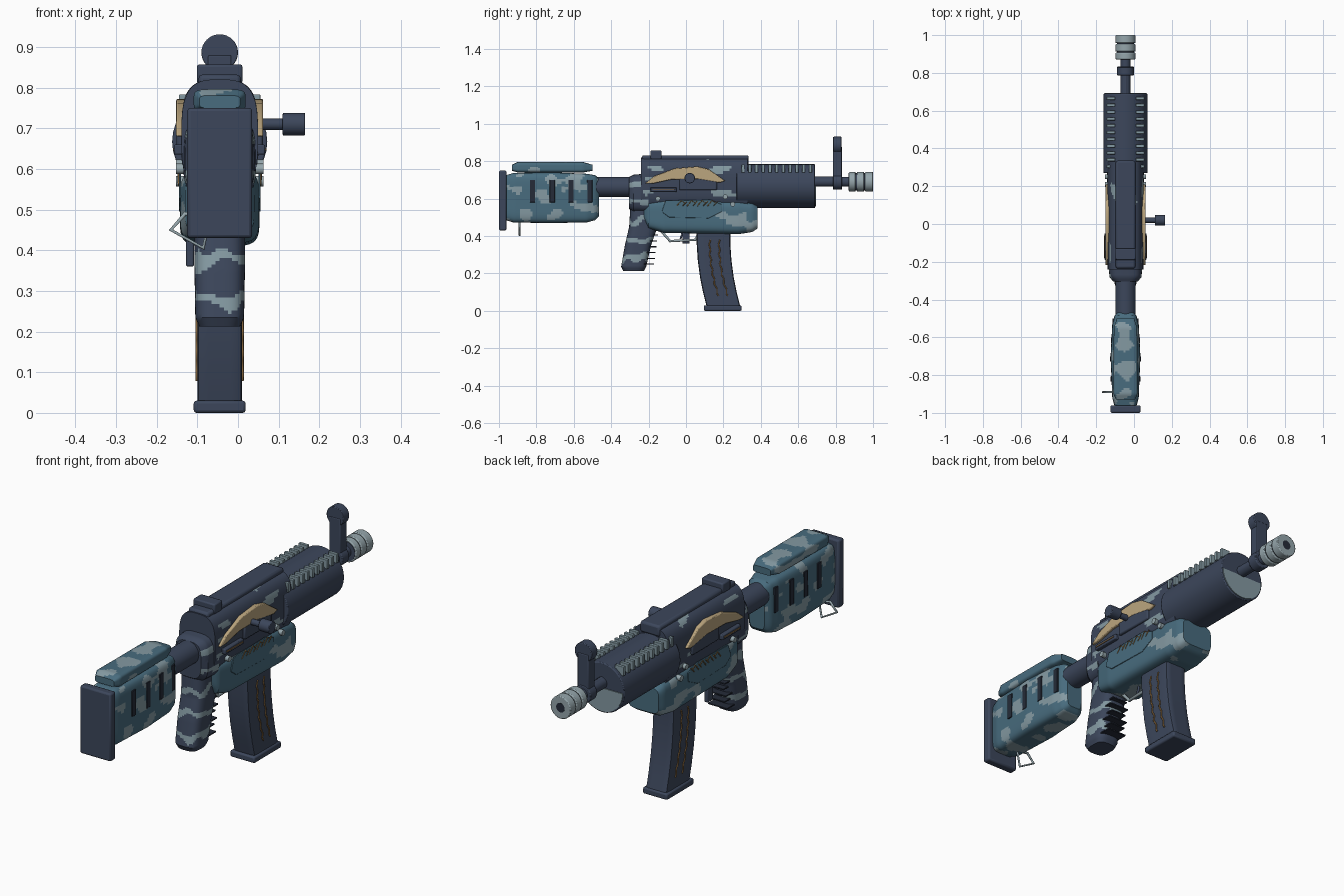
import bpy, bmesh, math
from mathutils import Vector, noise

old = bpy.data.objects.get("Cube")
if old:
    bpy.data.objects.remove(old)

CX = -0.045          # lengthwise centre plane
SIDES = (-1, 1)
parts = []


def material(name, rgb):
    m = bpy.data.materials.new(name)
    m.use_nodes = True
    m.diffuse_color = (*rgb, 1)
    m.node_tree.nodes["Principled BSDF"].inputs["Base Color"].default_value = (*rgb, 1)
    return m


NAVY = material("dark navy metal", (0.045, 0.062, 0.105))
BLACK = material("slot black", (0.018, 0.024, 0.04))
BLUE = material("steel blue", (0.065, 0.15, 0.21))
GREY = material("camo grey", (0.23, 0.32, 0.36))
STEEL = material("light steel", (0.3, 0.38, 0.41))
TAN = material("tan panel", (0.5, 0.38, 0.21))
BRONZE = material("bronze inlay", (0.25, 0.14, 0.05))


def finish(name, bm, *mats):
    bmesh.ops.recalc_face_normals(bm, faces=bm.faces)
    me = bpy.data.meshes.new(name)
    bm.to_mesh(me)
    bm.free()
    ob = bpy.data.objects.new(name, me)
    bpy.context.collection.objects.link(ob)
    for m in mats:
        me.materials.append(m)
    parts.append(ob)
    return ob


def bevel(ob, width):
    mod = ob.modifiers.new("bevel", 'BEVEL')
    mod.width, mod.segments = width, 2
    return ob


def box(name, x, y, z, mat, edge=0.004):
    """Box from (low, high) ranges."""
    bm = bmesh.new()
    bmesh.ops.create_cube(bm, size=1)
    for v in bm.verts:
        v.co = [r[0] if c < 0 else r[1] for c, r in zip(v.co, (x, y, z))]
    return bevel(finish(name, bm, mat), edge)


def mid(half):
    return (CX - half, CX + half)


def prism(name, outline, axis, start, end, mat, edge=0):
    """Flat outline pushed along x (outline is y,z) or y (outline is x,z)."""
    bm = bmesh.new()
    put = (lambda a, b, t: (t, a, b)) if axis == 'x' else (lambda a, b, t: (a, t, b))
    rings = [[bm.verts.new(put(a, b, t)) for a, b in outline] for t in (start, end)]
    for r in rings:
        bm.faces.new(r)
    for i in range(len(outline)):
        bm.faces.new((rings[0][i - 1], rings[0][i], rings[1][i], rings[1][i - 1]))
    ob = finish(name, bm, mat)
    return bevel(ob, edge) if edge else ob


def disc(cx, cz, r, n=32):
    return [(cx + r * math.cos(math.tau * i / n), cz + r * math.sin(math.tau * i / n)) for i in range(n)]


def rod(name, start, end, z, r, mat, edge=0):
    return prism(name, disc(CX, z, r), 'y', start, end, mat, edge)


def loft(name, axis, sections, power, mats, rule=None, side=12, step=0.011):
    """Rounded-box skin through (position, centre, half width, half depth)."""
    bm = bmesh.new()
    square = []
    for q in range(4):
        for i in range(side):
            a, b = 1, 2 * i / side - 1
            for _ in range(q):
                a, b = -b, a
            k = (abs(a) ** power + abs(b) ** power) ** (-1 / power)
            square.append((a * k, b * k))
    rows = []
    for s, e in zip(sections, sections[1:]):
        n = max(1, round(abs(e[0] - s[0]) / step)) if rule else 1
        rows += [[p + (q - p) * i / n for p, q in zip(s, e)] for i in range(n)]
    rows.append(sections[-1])
    rings = []
    for t, c, w, d in rows:
        pts = [(CX + a * w, c + b * d) for a, b in square]
        rings.append([bm.verts.new((x, t, o) if axis == 'y' else (x, o, t)) for x, o in pts])
    for r, s in zip(rings, rings[1:]):
        for i in range(len(r)):
            f = bm.faces.new((r[i - 1], r[i], s[i], s[i - 1]))
            if rule:
                f.material_index = int(rule(f.calc_center_median()))
    for r in (rings[0], rings[-1]):
        bm.faces.new(r)
    return finish(name, bm, *mats)


def wire(name, points, r, mat, closed=False):
    cu = bpy.data.curves.new(name, 'CURVE')
    cu.dimensions, cu.bevel_depth, cu.bevel_resolution = '3D', r, 1
    sp = cu.splines.new('POLY')
    sp.points.add(len(points) - 1)
    for p, co in zip(sp.points, points):
        p.co = (*co, 1)
    sp.use_cyclic_u = closed
    cu.use_fill_caps = True
    cu.materials.append(mat)
    ob = bpy.data.objects.new(name, cu)
    bpy.context.collection.objects.link(ob)


def camo(p):
    return noise.noise(Vector((p.x * 9, p.y * 11, p.z * 19))) > 0.17


def streaks(p):
    return noise.noise(Vector((p.x * 8, p.y * 8, p.z * 30))) > 0.4


def bands(p):
    return math.sin(63 * p.z + 2.8 + 2.2 * noise.noise(p * 16)) > 0.62


# Shoulder stock
box("butt_plate", mid(0.08), (-1, -0.96), (0.43, 0.75), NAVY, 0.008)
loft("stock_body", 'y', [(-0.965, 0.605, 0.058, 0.12), (-0.92, 0.605, 0.07, 0.133), (-0.7, 0.605, 0.079, 0.135),
     (-0.53, 0.603, 0.07, 0.13), (-0.485, 0.605, 0.058, 0.12), (-0.465, 0.605, 0.04, 0.1)],
     6, (BLUE, GREY), camo, 18)
loft("cheek_rest", 'y', [(-0.93, 0.765, 0.05, 0.016), (-0.9, 0.768, 0.064, 0.028),
     (-0.55, 0.768, 0.062, 0.028), (-0.5, 0.765, 0.046, 0.016)], 5, (BLUE, GREY), camo)
for y, half in ((-0.82, 0.079), (-0.715, 0.081), (-0.615, 0.078), (-0.515, 0.069)):
    box("stock_slot", mid(half), (y - 0.014, y + 0.014), (0.58, 0.7), BLACK, 0.002)
rod("stock_tube", -0.48, -0.28, 0.662, 0.054, NAVY)
wire("sling_loop", [(-0.07, -0.89, 0.48), (-0.13, -0.89, 0.49), (-0.165, -0.89, 0.45),
     (-0.085, -0.89, 0.405)], 0.006, STEEL, True)

# Receiver
loft("rear_cap", 'y', [(-0.305, 0.63, 0.065, 0.085), (-0.28, 0.628, 0.085, 0.1), (-0.2, 0.63, 0.09, 0.105)],
     3.5, (NAVY, GREY), bands)
loft("upper_receiver", 'y', [(-0.24, 0.68, 0.094, 0.14), (0.33, 0.68, 0.096, 0.14)],
     3.2, (NAVY, GREY), streaks, 16)
box("top_rib", mid(0.052), (-0.235, 0.335), (0.78, 0.832), NAVY, 0.01)
box("rear_sight", mid(0.056), (-0.19, -0.13), (0.81, 0.857), NAVY, 0.006)
loft("lower_receiver", 'y', [(-0.225, 0.535, 0.065, 0.045), (-0.2, 0.515, 0.085, 0.075), (-0.12, 0.507, 0.097, 0.09),
     (0.28, 0.5, 0.098, 0.09), (0.355, 0.5, 0.092, 0.078), (0.382, 0.5, 0.08, 0.06)],
     5, (BLUE, GREY), lambda p: camo(p) or p.y > 0.376, 18)

cheek = [(-0.22, 0.68), (-0.17, 0.72), (-0.06, 0.762), (0.06, 0.772), (0.12, 0.758), (0.21, 0.695),
         (0.18, 0.685), (0.06, 0.705), (-0.08, 0.702), (-0.18, 0.68)]
inset = [(-0.13, 0.53), (-0.09, 0.5), (0.12, 0.495), (0.19, 0.53), (0.19, 0.57), (0.13, 0.595), (-0.11, 0.59)]
for s in SIDES:
    def at(d):
        return CX + s * d
    prism("side_panel", cheek, 'x', at(0.08), at(0.107), TAN, 0.004)
    prism("inset_panel", inset, 'x', at(0.095), at(0.1005), BLUE, 0.002)
    box("bolt_cover", sorted((at(0.08), at(0.106))), (-0.035, 0.165), (0.645, 0.71), NAVY, 0.006)
    box("selector_lever", sorted((at(0.09), at(0.112))), (-0.19, -0.05), (0.635, 0.66), NAVY)
    box("lever_inlay", sorted((at(0.1), at(0.115))), (-0.18, -0.06), (0.645, 0.65), BRONZE, 0.001)
    for y, z in ((-0.15, 0.6), (0.21, 0.61), (0.25, 0.57)):
        prism("pin", [(y + a, z + b) for a, b in disc(0, 0, 0.013, 12)], 'x', at(0.08), at(0.108), STEEL)
    # Bronze scroll inlay
    for y in (-0.03, 0.025, 0.08, 0.135):
        wire("scroll_inlay", [(at(0.1), y - 0.02, 0.56), (at(0.101), y + 0.005, 0.59),
             (at(0.101), y + 0.025, 0.575), (at(0.1), y + 0.01, 0.56), (at(0.101), y + 0.035, 0.585)],
             0.003, BRONZE)
    # Magazine inlay lines
    for off in (-0.02, 0.03):
        wire("magazine_inlay", [(at(0.056), 0.147 + off + 0.6 * max(0, 0.36 - z) ** 2 + 0.004 * math.sin(z * 120), z)
             for z in [0.08 + 0.0125 * i for i in range(25)]], 0.004, BRONZE)
    # Handguard teeth
    for i in range(11):
        y = 0.305 + i * 0.036
        box("rail_tooth", sorted((at(0.055), at(0.1))), (y - 0.008, y + 0.008), (0.74, 0.783), GREY, 0.002)

prism("handle_stem", [(0.02 + a, 0.71 + b) for a, b in disc(0, 0, 0.014, 16)], 'x', 0.04, 0.12, NAVY)
prism("handle_knob", [(0.02 + a, 0.71 + b) for a, b in disc(0, 0, 0.028, 24)], 'x', 0.11, 0.165, NAVY, 0.003)
box("magazine_catch", (-0.128, -0.108), (-0.02, 0.02), (0.36, 0.46), NAVY)

# Handguard, barrel and sights
rod("handguard", 0.27, 0.69, 0.667, 0.117, NAVY, 0.004)
prism("handguard_cap", [p for p in disc(CX, 0.667, 0.11) if p[1] < 0.668], 'y', 0.688, 0.694, GREY)
rod("barrel", 0.6, 0.9, 0.69, 0.026, NAVY)
rod("gas_tube", 0.6, 0.8, 0.705, 0.013, NAVY)
rod("sight_collar", 0.785, 0.835, 0.69, 0.042, NAVY, 0.004)
box("sight_post", mid(0.029), (0.785, 0.833), (0.67, 0.88), NAVY)
rod("sight_disc", 0.787, 0.831, 0.886, 0.045, NAVY, 0.003)
rod("muzzle_core", 0.87, 0.997, 0.69, 0.046, NAVY)
for a, b in ((0.872, 0.907), (0.913, 0.952), (0.958, 1.0)):
    rod("muzzle_ring", a, b, 0.69, 0.053, STEEL, 0.004)
rod("muzzle_bore", 0.98, 1.0005, 0.69, 0.022, BLACK)

# Pistol grip with finger fins, and the trigger guard
loft("pistol_grip", 'z', [(0.212, -0.28, 0.05, 0.055), (0.235, -0.28, 0.06, 0.067), (0.35, -0.257, 0.062, 0.07),
     (0.45, -0.228, 0.062, 0.076), (0.55, -0.21, 0.064, 0.088)], 3.2, (NAVY, GREY), bands, step=0.008)
for i in range(6):
    z = 0.25 + i * 0.031
    box("grip_fin", mid(0.04 if i % 2 else 0.05), (-0.24 + i * 0.008, -0.17 + i * 0.004), (z - 0.003, z + 0.003), BLACK, 0.001)
wire("trigger_guard", [(CX, -0.135, 0.43), (CX, -0.085, 0.373), (CX, 0.05, 0.38), (CX, 0.07, 0.42)], 0.008, STEEL)
wire("trigger", [(CX, -0.03, 0.43), (CX, -0.02, 0.41), (CX, -0.03, 0.385)], 0.006, NAVY)

# Curved magazine
loft("magazine", 'z', [(0.45, 0.146, 0.055, 0.091), (0.36, 0.147, 0.055, 0.09), (0.27, 0.153, 0.055, 0.09),
     (0.18, 0.165, 0.055, 0.09), (0.1, 0.181, 0.055, 0.09), (0.02, 0.201, 0.055, 0.09)], 14, (NAVY,), side=8)
box("magazine_base", mid(0.064), (0.095, 0.297), (0, 0.03), NAVY, 0.007)

# Smooth shading with crisp edges
bpy.ops.object.select_all(action='DESELECT')
for ob in parts:
    ob.select_set(True)
bpy.context.view_layer.objects.active = parts[0]
bpy.ops.object.shade_smooth_by_angle(angle=math.radians(35))
